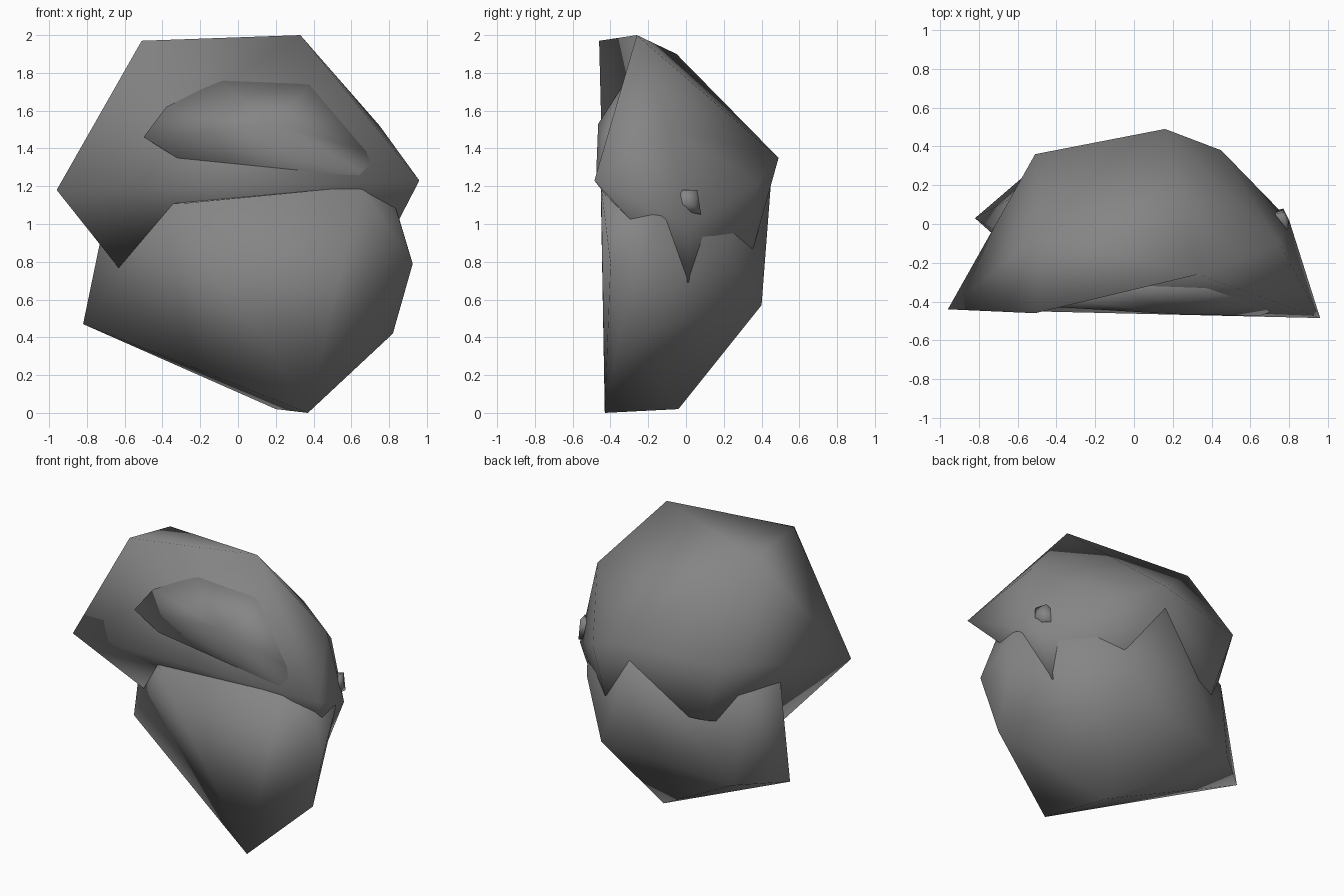
import bpy, bmesh
from mathutils import Vector

# Dark grey stone
stone = bpy.data.materials.new("stone")
stone.diffuse_color = (0.235, 0.235, 0.235, 1.0)


def rock(name, corners, fold=None):
    """Faceted boulder: hull around its corners; fold = (a, b) turns that ridge into a hollow."""
    bm = bmesh.new()
    for c in corners:
        bm.verts.new(c)
    res = bmesh.ops.convex_hull(bm, input=bm.verts[:])
    junk = {g for g in res["geom_interior"] + res["geom_unused"]
            if isinstance(g, bmesh.types.BMVert) and g.is_valid}
    bmesh.ops.delete(bm, geom=list(junk), context='VERTS')
    if fold:
        a, b = (Vector(p) for p in fold)
        for e in bm.edges:
            p, q = (v.co for v in e.verts)
            if min((p - a).length + (q - b).length, (p - b).length + (q - a).length) < 1e-4:
                bmesh.utils.edge_rotate(e, True)
                break
    bmesh.ops.recalc_face_normals(bm, faces=bm.faces[:])
    for f in bm.faces:
        f.smooth = True
    me = bpy.data.meshes.new(name)
    bm.to_mesh(me)
    bm.free()
    me.materials.append(stone)
    ob = bpy.data.objects.new(name, me)
    bpy.context.collection.objects.link(ob)
    return ob


# Upper boulder, overhanging the lower one, with a folded front face
top_left, right_tip = (-0.51, -0.46, 1.97), (0.96, -0.485, 1.23)
rock("upper_boulder", [
    top_left, (0.33, -0.26, 2.0), right_tip, (-0.96, -0.44, 1.18),
    (-0.63, -0.13, 0.765), (-0.485, -0.05, 1.9), (0.16, 0.49, 1.35),
    (-0.51, 0.36, 1.30), (0.45, 0.38, 1.21), (0.75, -0.1, 1.52),
    (0.68, 0.01, 0.69), (-0.38, 0.33, 0.89), (0.80, 0.02, 1.0),
    (0.37, 0.35, 0.85),
], fold=(top_left, right_tip))

# Lower boulder, tapering to the ground
rock("lower_boulder", [
    (0.37, -0.43, 0.0), (0.2, -0.04, 0.02), (-0.82, 0.03, 0.47),
    (0.37, 0.40, 0.57), (0.82, -0.35, 0.42), (0.925, -0.40, 0.79),
    (-0.28, -0.45, 1.11), (0.65, -0.45, 1.2), (0.12, 0.45, 1.22),
    (-0.69, -0.05, 1.1), (0.83, -0.35, 1.1), (0.85, -0.14, 1.04),
    (-0.54, 0.27, 0.46), (-0.57, 0.17, 1.04), (0.62, 0.2, 0.88),
])

# Small stone bulging gently out of the front
rock("front_bulge", [
    (-0.50, -0.422, 1.46), (-0.38, -0.382, 1.62), (-0.1, -0.32, 1.76),
    (0.38, -0.33, 1.74), (0.71, -0.29, 1.53), (0.76, -0.43, 1.36),
    (0.65, -0.475, 1.28), (0.0, -0.435, 1.38), (0.2, -0.465, 1.53),
    (0.0, -0.40, 1.15), (0.6, -0.42, 1.1), (0.3, 0.1, 1.3),
])

# Low knob on the right side
rock("side_knob", [
    (0.79, -0.07, 1.08), (0.79, -0.02, 1.18), (0.77, 0.06, 1.18),
    (0.77, 0.08, 1.05), (0.80, 0.02, 1.12), (0.5, 0.0, 1.12),
])
